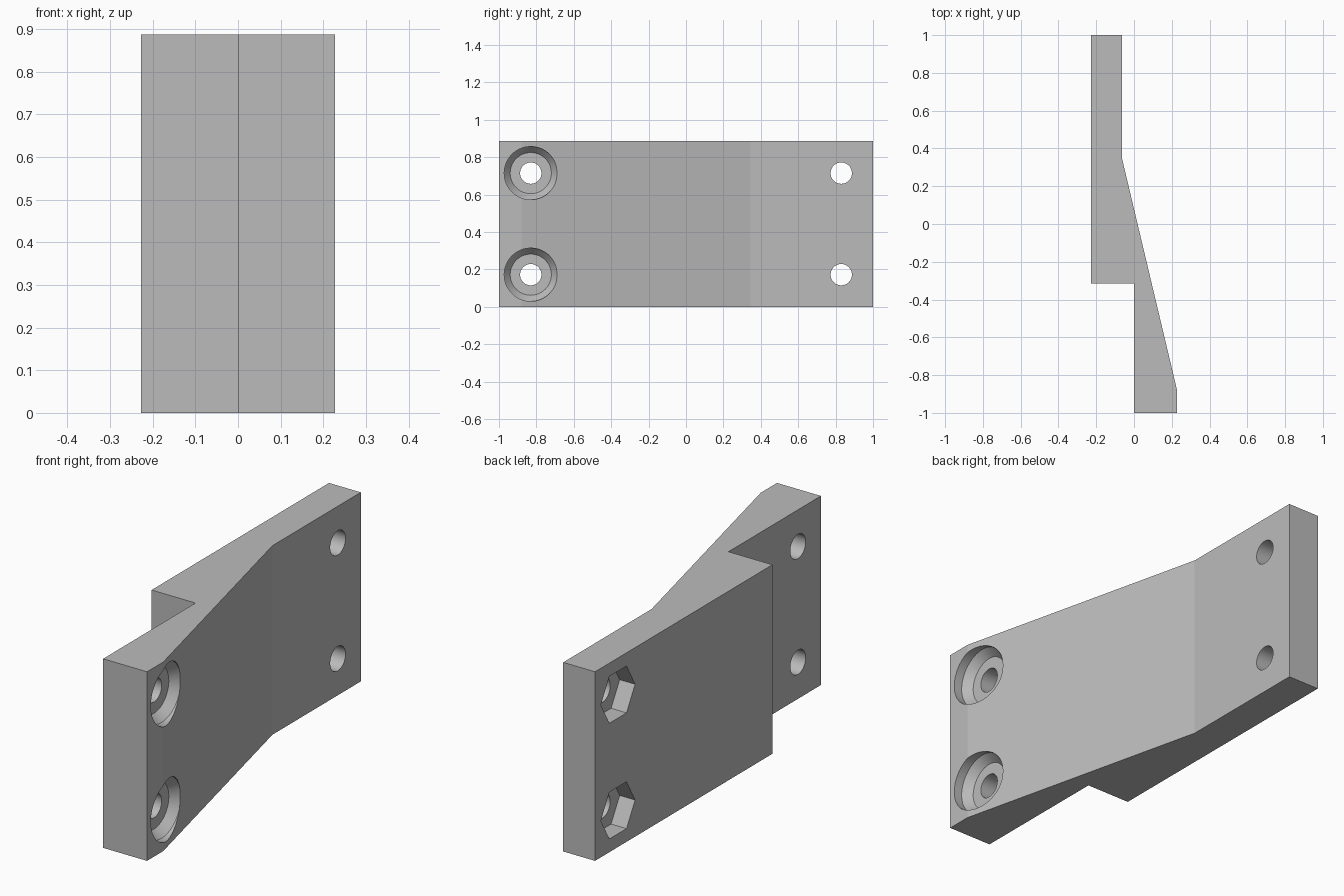
import bpy, bmesh, math

old = bpy.data.objects.get("Cube")
if old:
    bpy.data.objects.remove(old, do_unlink=True)

HEIGHT = 0.887
HOLE_R = 0.057
HOLE_Y = 0.83
HOLE_ZS = (0.172, HEIGHT - 0.172)

grey = bpy.data.materials.new("plain grey")
grey.use_nodes = True
colour = (0.5, 0.5, 0.5, 1)
grey.diffuse_color = colour
grey.node_tree.nodes["Principled BSDF"].inputs["Base Color"].default_value = colour


def make_object(name, bm):
    bmesh.ops.recalc_face_normals(bm, faces=bm.faces)
    mesh = bpy.data.meshes.new(name)
    bm.to_mesh(mesh)
    bm.free()
    mesh.materials.append(grey)
    obj = bpy.data.objects.new(name, mesh)
    bpy.context.collection.objects.link(obj)
    return obj


def turned_cutter(name, profile, y, z, sides=64):
    """Solid turned about an axis along x, from (x, radius) pairs."""
    bm = bmesh.new()
    rings = []
    for x, r in profile:
        angles = [math.tau * i / sides for i in range(sides)]
        rings.append([bm.verts.new((x, y + r * math.cos(a), z + r * math.sin(a)))
                      for a in angles])
    for a, b in zip(rings, rings[1:]):
        for i in range(sides):
            j = (i + 1) % sides
            bm.faces.new((a[i], a[j], b[j], b[i]))
    bm.faces.new(rings[0])
    bm.faces.new(rings[-1])
    cutter = make_object(name, bm)
    cutter.hide_render = True
    return cutter


# Stepped, tapered plate extruded upwards from its outline
outline = [(-0.228, 1), (-0.228, -0.315), (0, -0.315), (0, -1),
           (0.228, -1), (0.228, -0.88), (-0.063, 0.345), (-0.063, 1)]
bm = bmesh.new()
base = bm.faces.new([bm.verts.new((x, y, 0)) for x, y in outline])
extruded = bmesh.ops.extrude_face_region(bm, geom=[base])
top = [v for v in extruded["geom"] if isinstance(v, bmesh.types.BMVert)]
bmesh.ops.translate(bm, verts=top, vec=(0, 0, HEIGHT))
bracket = make_object("stepped_bracket", bm)

# Bolt holes: stepped recesses at the front, hexagonal nut pockets at the back
cutters = []
for z in HOLE_ZS:
    cutters += [
        turned_cutter("stepped_recess_cutter",
                      [(0.4, 0.142), (0.185, 0.142), (0.145, 0.11),
                       (0.145, HOLE_R), (-0.1, HOLE_R)], -HOLE_Y, z),
        turned_cutter("hex_pocket_cutter",
                      [(-0.4, 0.127), (-0.148, 0.127)], HOLE_Y, z, sides=6),
        turned_cutter("bolt_hole_cutter",
                      [(-0.3, HOLE_R), (0.1, HOLE_R)], HOLE_Y, z),
    ]

bpy.context.view_layer.objects.active = bracket
for cutter in cutters:
    mod = bracket.modifiers.new("cut", "BOOLEAN")
    mod.operation = "DIFFERENCE"
    mod.solver = "EXACT"
    mod.object = cutter
    bpy.ops.object.modifier_apply(modifier=mod.name)
    bpy.data.objects.remove(cutter, do_unlink=True)

# Round walls smooth, all other edges crisp
bpy.ops.object.select_all(action="DESELECT")
bracket.select_set(True)
bpy.ops.object.shade_smooth_by_angle(angle=math.radians(9))
